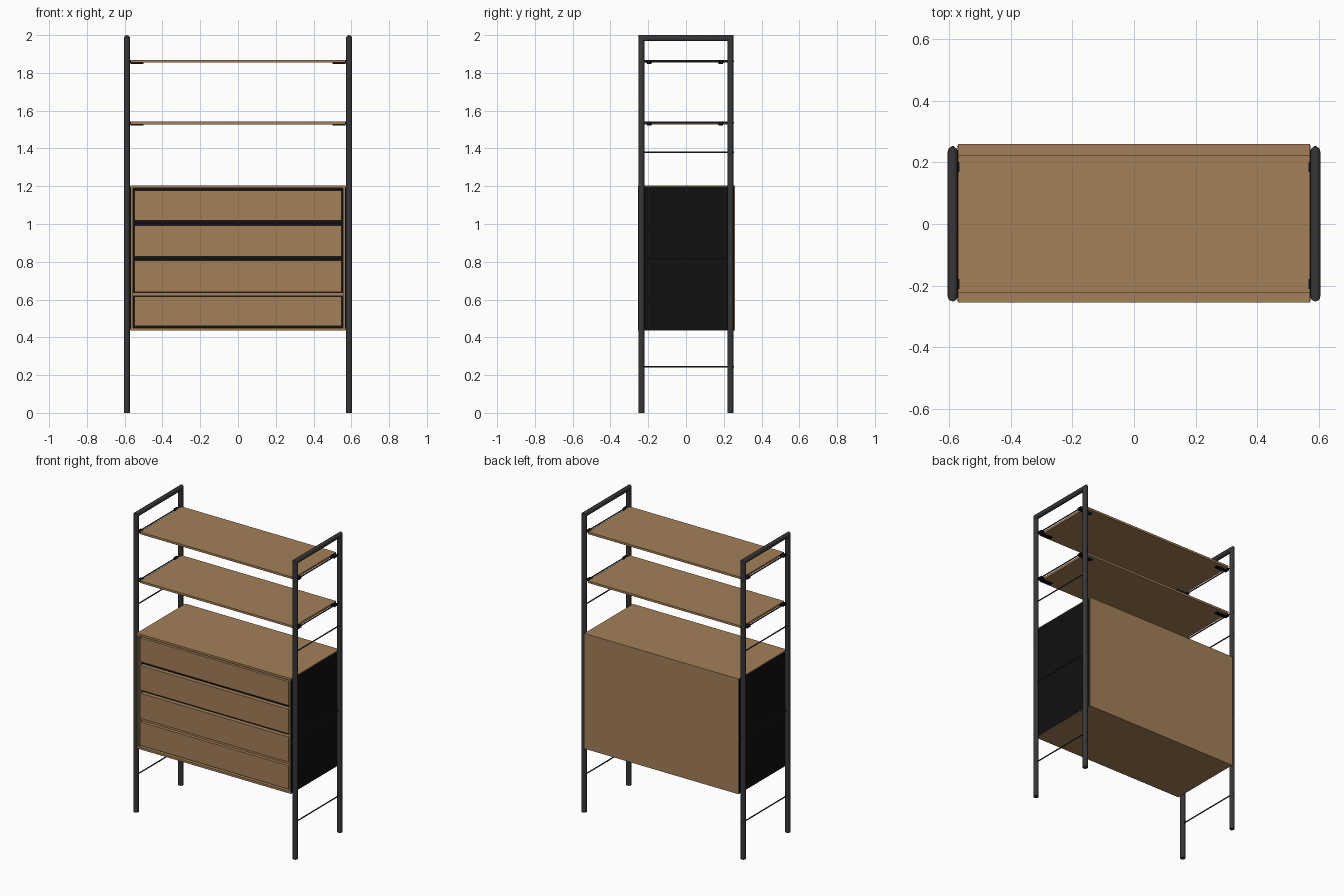
import bpy, bmesh, math
from mathutils import Matrix, Vector

if "Cube" in bpy.data.objects:
    bpy.data.objects.remove(bpy.data.objects["Cube"])


def material(name, col):
    m = bpy.data.materials.new(name)
    m.diffuse_color = (*col, 1)
    m.use_nodes = True
    m.node_tree.nodes["Principled BSDF"].inputs["Base Color"].default_value = m.diffuse_color
    return m


WOOD = material("oak wood", (0.37, 0.215, 0.098))
STEEL = material("dark grey steel", (0.037, 0.037, 0.039))
BLACK = material("black panel", (0.005, 0.005, 0.005))


def finish(name, bm, mat, smooth=False):
    bmesh.ops.recalc_face_normals(bm, faces=bm.faces)
    me = bpy.data.meshes.new(name)
    bm.to_mesh(me)
    bm.free()
    me.materials.append(mat)
    ob = bpy.data.objects.new(name, me)
    bpy.context.collection.objects.link(ob)
    if smooth:
        bpy.ops.object.select_all(action='DESELECT')
        ob.select_set(True)
        bpy.context.view_layer.objects.active = ob
        bpy.ops.object.shade_smooth_by_angle(angle=math.radians(40))
    return ob


def box(name, x, y, z, mat):
    """Box from (min, max) pairs on each axis."""
    lo, hi = Vector((x[0], y[0], z[0])), Vector((x[1], y[1], z[1]))
    bm = bmesh.new()
    bmesh.ops.create_cube(bm, size=1, matrix=Matrix.Translation((lo + hi) / 2)
                          @ Matrix.Diagonal((*(hi - lo), 1)))
    return finish(name, bm, mat)


def rod(name, x, y, z, mat, r=0.004):
    """Round rod running front to back."""
    bm = bmesh.new()
    mid = Matrix.Translation((x, (y[0] + y[1]) / 2, z))
    bmesh.ops.create_cone(bm, cap_ends=True, segments=10, radius1=r, radius2=r,
                          depth=y[1] - y[0],
                          matrix=mid @ Matrix.Rotation(math.pi / 2, 4, 'X'))
    return finish(name, bm, mat, True)


def tube_frame(name, x, y, top, r, n=16):
    """Upside-down U of round tube with mitred corners."""
    bm = bmesh.new()
    rings = [[], [], [], []]
    for i in range(n):
        a = 2 * math.pi * i / n
        px, s = x + r * math.cos(a), r * math.sin(a)
        path = [(-y + s, 0), (-y + s, top - r - s), (y - s, top - r - s), (y - s, 0)]
        for ring, (py, pz) in zip(rings, path):
            ring.append(bm.verts.new((px, py, pz)))
    for a, b in zip(rings, rings[1:]):
        for i in range(n):
            j = (i + 1) % n
            bm.faces.new((a[i], a[j], b[j], b[i]))
    bm.faces.new(rings[0])
    bm.faces.new(rings[3])
    return finish(name, bm, STEEL, True)


SHELVES = (1.535, 1.861)
Z0, Z1 = 0.435, 1.205          # cabinet bottom and top
X, YF, YB, T = 0.57, -0.255, 0.26, 0.014

# side frames, cross rods, shelf fittings and black side panels
for side, s in (("left", -1), ("right", 1)):
    tube_frame(f"{side}_frame", s * 0.588, 0.235, 2.0, 0.016)
    for z in (0.245, 0.8125, 1.38):
        rod(f"{side}_cross_rod", s * 0.588, (-0.235, 0.253), z, STEEL)
    for z in SHELVES:
        rod(f"{side}_shelf_rod", s * 0.588, (-0.235, 0.253), z, STEEL)
        for y in (-0.195, 0.185):
            xs = sorted((s * 0.5, s * 0.568))
            box(f"{side}_shelf_bracket", xs, (y - 0.012, y + 0.012),
                (z - 0.013, z - 0.007), BLACK)
            xs = sorted((s * 0.566, s * 0.594))
            box(f"{side}_shelf_clip", xs, (y - 0.016, y + 0.016),
                (z - 0.009, z + 0.007), BLACK)
    xs = sorted((s * (X - 0.004), s * (X + 0.002)))
    box(f"{side}_black_panel", xs, (YF + 0.004, YB - 0.006), (Z0 + 0.004, Z1 - 0.006), BLACK)
    xs = sorted((s * (X - T), s * (X - 0.004)))
    box(f"{side}_cabinet_side", xs, (YF, YB), (Z0, Z1), WOOD)

# open shelves
for z in SHELVES:
    box("open_shelf", (-0.57, 0.57), (-0.222, 0.222), (z - 0.007, z + 0.007), WOOD)

# cabinet carcass
box("cabinet_top", (-X, X), (YF, YB), (Z1 - T, Z1), WOOD)
box("cabinet_bottom", (-X, X), (YF, YB), (Z0, Z0 + T), WOOD)
box("cabinet_back", (-X, X), (YB - T, YB), (Z0, Z1), WOOD)
box("dark_recess", (-X + T, X - T), (-0.222, -0.216), (Z0 + T, Z1 - T), BLACK)

# drawer fronts with dark finger gaps between them
for z0, z1 in ((0.459, 0.616), (0.639, 0.808), (0.829, 0.993), (1.018, 1.178)):
    box("drawer_front", (-0.548, 0.548), (-0.25, -0.222), (z0, z1), WOOD)
box("drawer_divider", (-X + T, X - T), (-0.232, -0.222), (0.618, 0.637), WOOD)
